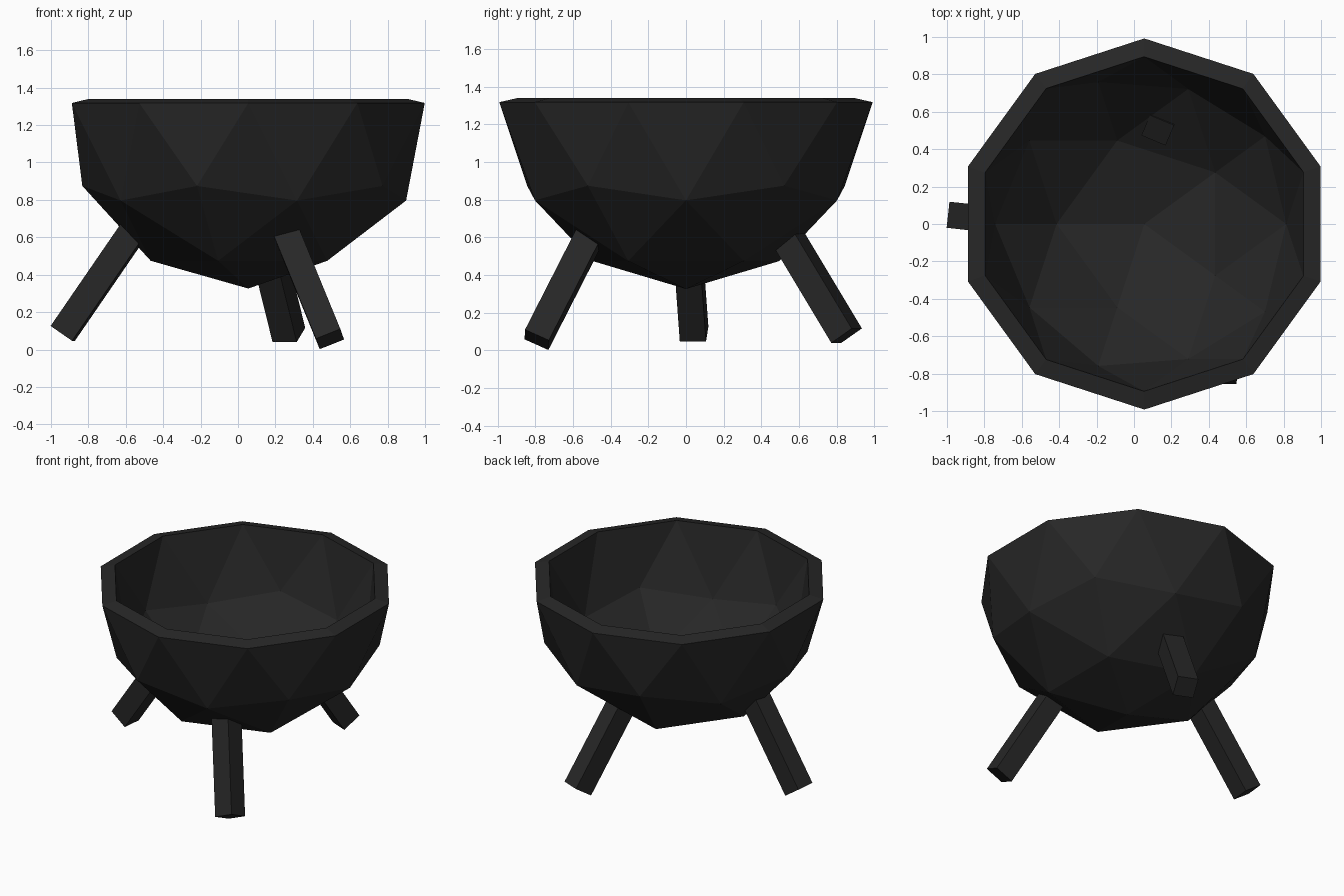
import bpy, bmesh
from mathutils import Vector, Matrix

if "Cube" in bpy.data.objects:
    bpy.data.objects.remove(bpy.data.objects["Cube"])

mat = bpy.data.materials.new("black")
mat.diffuse_color = (0.02, 0.02, 0.02, 1)
mat.use_nodes = True
mat.node_tree.nodes["Principled BSDF"].inputs["Base Color"].default_value = mat.diffuse_color


def add_object(name, bm):
    mesh = bpy.data.meshes.new(name)
    bm.to_mesh(mesh)
    bm.free()
    mesh.materials.append(mat)
    obj = bpy.data.objects.new(name, mesh)
    bpy.context.collection.objects.link(obj)
    return obj


# Bowl: lower half of a coarse icosphere, thickened inward
bm = bmesh.new()
bmesh.ops.create_icosphere(bm, subdivisions=2, radius=0.992)
bmesh.ops.delete(bm, geom=[v for v in bm.verts if v.co.z > 0.01], context='VERTS')
bmesh.ops.translate(bm, verts=bm.verts, vec=(0.055, 0, 1.318))
bowl = add_object("bowl", bm)
shell = bowl.modifiers.new("shell", 'SOLIDIFY')
shell.thickness = 0.1
shell.offset = -1


# Legs: square bars given by foot centre, axis and one side direction
def leg(name, foot, axis, side, length=0.7, width=0.14):
    d = Vector(axis).normalized()
    u = Vector(side)
    u = (u - d * u.dot(d)).normalized()
    v = d.cross(u)
    rot = Matrix((u, v, d)).transposed().to_4x4()
    centre = Vector(foot) + d * length / 2
    bm = bmesh.new()
    bmesh.ops.create_cube(bm, size=1, matrix=Matrix.Translation(centre) @ rot
                          @ Matrix.Diagonal((width, width, length, 1)))
    add_object(name, bm)


leg("left_leg", (-0.937, 0.043, 0.086), (0.565, -0.06, 0.823), (0.11, 0.99, 0))
leg("front_right_leg", (0.492, -0.793, 0.056), (-0.41, 0.51, 1), (0.925, 0.02, 0.37))
leg("back_right_leg", (0.272, 0.853, 0.078), (-0.247, -0.6, 1), (0.13, -0.055, 0))
